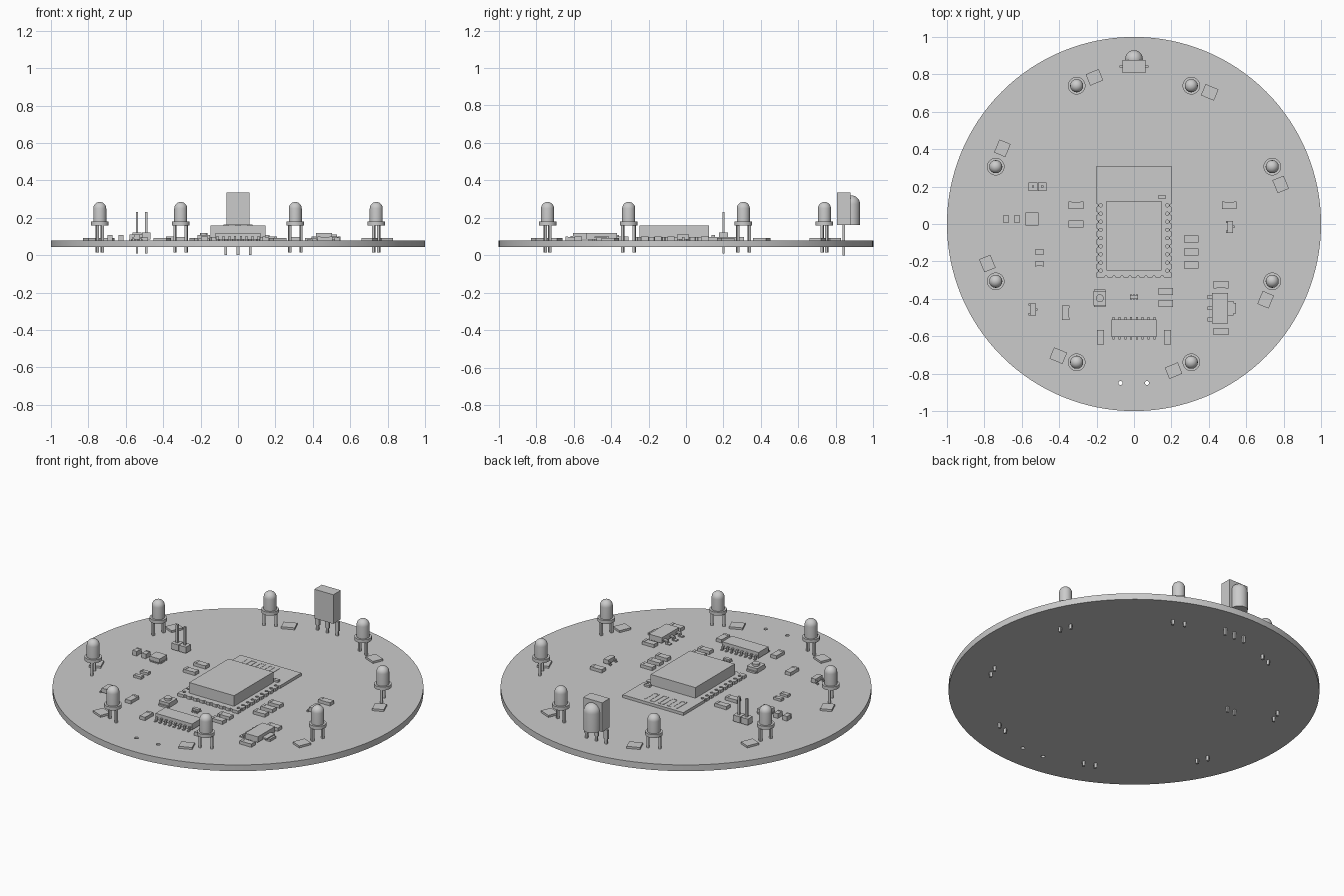
import bpy, bmesh, math
from mathutils import Matrix, Vector

cube = bpy.data.objects.get("Cube")
if cube:
    bpy.data.objects.remove(cube, do_unlink=True)

grey = bpy.data.materials.new("plain grey")
grey.use_nodes = True
grey.diffuse_color = (0.6, 0.6, 0.6, 1)
grey.node_tree.nodes["Principled BSDF"].inputs["Base Color"].default_value = grey.diffuse_color

TOP = 0.08      # upper face of the board
BOTTOM = 0.043  # lower face of the board
made = []


def box(bm, x, y, z0, w, d, z1):
    """Box centred on x, y and reaching from z0 to z1."""
    m = Matrix.Translation((x, y, (z0 + z1) / 2)) @ Matrix.Diagonal((w, d, z1 - z0, 1))
    bmesh.ops.create_cube(bm, size=1, matrix=m)


def lathe(bm, x, y, profile, steps=24):
    """Spin a radius, height profile round the vertical axis."""
    verts = [bm.verts.new((x + r, y, z)) for r, z in profile]
    edges = [bm.edges.new(pair) for pair in zip(verts, verts[1:])]
    bmesh.ops.spin(bm, geom=verts + edges, cent=(x, y, 0), axis=(0, 0, 1),
                   angle=math.tau, steps=steps, use_merge=True)
    bmesh.ops.remove_doubles(bm, verts=bm.verts[:], dist=0.0001)


def finish(name, bm, x=0, y=0, angle=0):
    bmesh.ops.recalc_face_normals(bm, faces=bm.faces[:])
    mesh = bpy.data.meshes.new(name)
    bm.to_mesh(mesh)
    bm.free()
    mesh.materials.append(grey)
    obj = bpy.data.objects.new(name, mesh)
    obj.location = (x, y, 0)
    obj.rotation_euler.z = angle
    bpy.context.collection.objects.link(obj)
    made.append(obj)
    return obj


def circle(x, y, r, n):
    return [(x + r * math.cos(math.tau * i / n), y + r * math.sin(math.tau * i / n))
            for i in range(n)]


def slab(name, loops, z0, z1):
    """Flat plate from an outline followed by hole loops."""
    curve = bpy.data.curves.new(name, "CURVE")
    curve.dimensions = "2D"
    curve.fill_mode = "BOTH"
    curve.extrude = (z1 - z0) / 2
    for loop in loops:
        spline = curve.splines.new("POLY")
        spline.points.add(len(loop) - 1)
        for point, (x, y) in zip(spline.points, loop):
            point.co = (x, y, 0, 1)
        spline.use_cyclic_u = True
    temp = bpy.data.objects.new(name, curve)
    bm = bmesh.new()
    bm.from_mesh(temp.to_mesh())
    temp.to_mesh_clear()
    bpy.data.objects.remove(temp)
    bpy.data.curves.remove(curve)
    bmesh.ops.remove_doubles(bm, verts=bm.verts[:], dist=0.0001)
    bmesh.ops.translate(bm, verts=bm.verts[:], vec=(0, 0, (z0 + z1) / 2))
    return finish(name, bm)


# Round board with two drilled holes
slab("board", [circle(0, 0, 1, 128)] + [circle(x, -0.85, 0.011, 16) for x in (-0.073, 0.07)],
     BOTTOM, TOP)

# Ring of lamps, each with a flat chip beside it
dome = [(0.035 * math.cos(a), 0.25 + 0.035 * math.sin(a))
        for a in (math.pi / 2 * i / 8 for i in range(9))]
for i in range(8):
    a = math.radians(22.5 + 45 * i)
    bm = bmesh.new()
    lathe(bm, 0, 0, [(0, 0.16), (0.047, 0.16), (0.047, 0.18), (0.035, 0.18)] + dome)
    for side in (-1, 1):
        box(bm, 0, side * 0.033, 0.015, 0.014, 0.014, 0.165)
    finish("lamp", bm, 0.8 * math.cos(a), 0.8 * math.sin(a), a)
    b = a - math.radians(7.4)
    bm = bmesh.new()
    box(bm, 0, 0, TOP, 0.065, 0.075, 0.092)
    finish("lamp_chip", bm, 0.812 * math.cos(b), 0.812 * math.sin(b), a)

# Upright receiver with a rounded lens at the back and three legs
bm = bmesh.new()
box(bm, 0, 0.842, 0.162, 0.125, 0.07, 0.335)
lens = [(0.047 * math.cos(t), 0.273 + 0.047 * math.sin(t))
        for t in (math.pi / 2 * i / 8 for i in range(9))]
lathe(bm, 0, 0.882, [(0, 0.162), (0.047, 0.162)] + lens)
for x in (-0.065, 0, 0.065):
    box(bm, x, 0.842, 0, 0.014, 0.012, 0.165)
    box(bm, x, 0.842, 0.11, 0.026, 0.012, 0.165)
finish("receiver", bm)

# Radio module: plate with notched edges and a row of pad holes on each side
rows = [-0.25 + 0.0437 * i for i in range(9)]
cols = [-0.15 + 0.0429 * i for i in range(8)]
n, deep = 0.009, 0.007


def notch(centre, along, inward):
    c, t, v = Vector(centre), Vector(along) * n, Vector(inward) * deep
    return [tuple(p) for p in (c - t, c - t * 0.6 + v, c + t * 0.6 + v, c + t)]


outline = [(-0.2, -0.285)]
for x in cols:
    outline += notch((x, -0.285), (1, 0), (0, 1))
outline.append((0.2, -0.285))
for y in rows:
    outline += notch((0.2, y), (0, 1), (-1, 0))
outline += [(0.2, 0.31), (-0.2, 0.31)]
for y in reversed(rows):
    outline += notch((-0.2, y), (0, -1), (1, 0))
holes = [circle(s * 0.178, y, 0.009, 10) for s in (-1, 1) for y in rows]
slab("module_plate", [outline] + holes, TOP, 0.097)

bm = bmesh.new()
box(bm, 0, -0.063, 0.097, 0.295, 0.37, 0.16)
finish("module_shield", bm)

# Thin antenna trace on the free end of the module
bm = bmesh.new()
for i in range(8):
    box(bm, -0.14 + 0.03 * i, 0.24, 0.097, 0.008, 0.09, 0.0985)
for i in range(7):
    box(bm, -0.125 + 0.03 * i, 0.285 if i % 2 else 0.195, 0.097, 0.03, 0.008, 0.0985)
finish("antenna_trace", bm)


# Two-ended chip components: body with slightly taller end caps
def chip(x, y, length, width, height, angle=0, base=TOP):
    bm = bmesh.new()
    box(bm, 0, 0, base, length * 0.7, width * 0.97, base + height * 0.93)
    for s in (-1, 1):
        box(bm, s * length * 0.41, 0, base, length * 0.18, width, base + height)
    finish("chip_component", bm, x, y, angle)


upright = math.pi / 2
for x, y in [(-0.31, 0.1), (-0.31, 0), (0.51, 0.1), (0.305, -0.08), (0.305, -0.15),
             (0.305, -0.22), (0.17, -0.36), (0.17, -0.425), (0.465, -0.325), (0.465, -0.575)]:
    chip(x, y, 0.078, 0.038, 0.02)
for x, y in [(-0.365, -0.475), (-0.18, -0.605), (0.18, -0.605)]:
    chip(x, y, 0.078, 0.038, 0.02, upright)
for y in (-0.15, -0.213):
    chip(-0.505, y, 0.05, 0.026, 0.015)
for x in (-0.685, -0.625):
    chip(x, 0.027, 0.044, 0.028, 0.028, upright)
chip(0.15, 0.145, 0.036, 0.02, 0.012, 0, 0.097)


# Chips with rows of bent legs along the front and back
def leg_chip(name, x, y, w, d, height, front, back, leg, reach, angle=0):
    bm = bmesh.new()
    box(bm, 0, 0, TOP + 0.005, w, d, TOP + height)
    for s, places in ((-1, front), (1, back)):
        for p in places:
            edge = s * d / 2
            mid = TOP + height * 0.55
            box(bm, p, edge + s * reach * 0.25, mid - 0.006, leg, reach * 0.5, mid)
            box(bm, p, edge + s * reach * 0.45, TOP, leg, reach * 0.2, mid)
            box(bm, p, edge + s * reach * 0.7, TOP, leg, reach * 0.6, TOP + 0.006)
    finish(name, bm, x, y, angle)


eight = [0.031 * (i - 3.5) for i in range(8)]
leg_chip("driver_chip", 0, -0.557, 0.24, 0.092, 0.04, eight, eight, 0.011, 0.025)
three = (-0.016, 0, 0.016)
leg_chip("tiny_chip", 0, -0.39, 0.044, 0.02, 0.02, three, three, 0.008, 0.01)
pair = (-0.026, 0.026)
leg_chip("transistor_right", 0.515, -0.015, 0.064, 0.03, 0.03, pair, [0], 0.012, 0.015, -upright)
leg_chip("transistor_left", -0.54, -0.457, 0.064, 0.03, 0.03, [0], pair, 0.012, 0.015, upright)

# Power regulator: three legs on the left and a wide tab on the right
leg_chip("regulator", 0.46, -0.45, 0.162, 0.085, 0.038, (-0.06, 0, 0.06), [], 0.02, 0.045, -upright)
bm = bmesh.new()
box(bm, 0.515, -0.45, TOP + 0.012, 0.035, 0.078, TOP + 0.02)
box(bm, 0.53, -0.45, TOP, 0.03, 0.055, TOP + 0.014)
finish("regulator_tab", bm)

# Square sensor with pads on every side
bm = bmesh.new()
box(bm, 0, 0, TOP + 0.003, 0.068, 0.068, 0.11)
for p in (-0.024, -0.008, 0.008, 0.024):
    box(bm, p, 0, TOP, 0.008, 0.076, TOP + 0.008)
    box(bm, 0, p, TOP, 0.076, 0.008, TOP + 0.008)
finish("sensor", bm, -0.545, 0.027)

# Push button
bm = bmesh.new()
box(bm, 0, 0, TOP, 0.068, 0.076, 0.107)
for s in (-1, 1):
    box(bm, 0, s * 0.04, TOP, 0.06, 0.016, 0.09)
lathe(bm, 0, 0, [(0, 0.1), (0.021, 0.1), (0.021, 0.12), (0, 0.12)], 20)
finish("button", bm, -0.183, -0.397)

# Two-pin header
bm = bmesh.new()
for s in (-1, 1):
    x = s * 0.025
    box(bm, x, 0, 0.085, 0.046, 0.046, 0.122)
    box(bm, x, 0, 0.01, 0.012, 0.012, 0.23)
finish("pin_header", bm, -0.515, 0.2)

# Smooth the round parts and keep every crease sharp
bpy.ops.object.select_all(action="DESELECT")
for obj in made:
    obj.select_set(True)
bpy.context.view_layer.objects.active = made[0]
bpy.ops.object.shade_smooth_by_angle(angle=math.radians(30))
